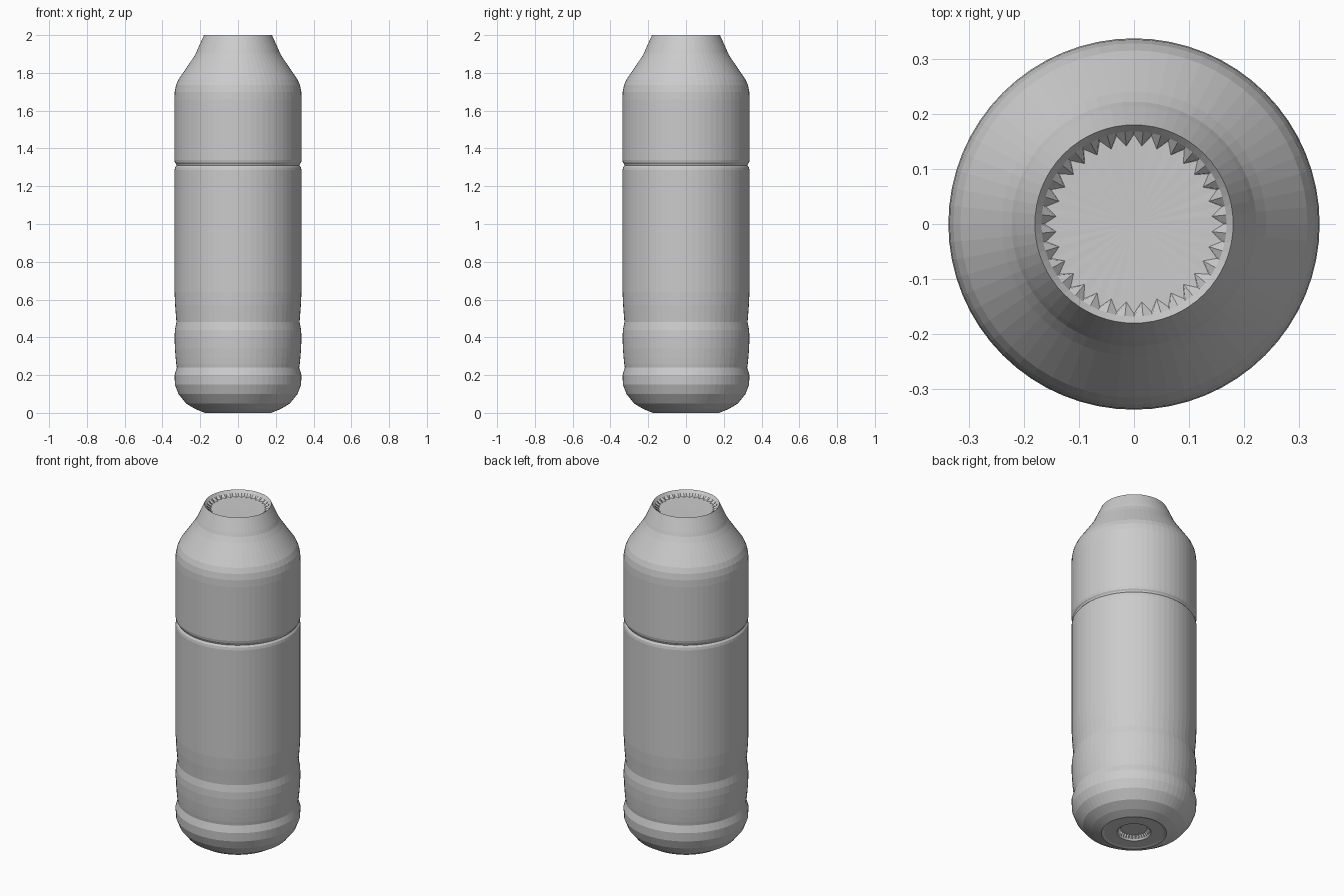
import bpy, bmesh, math

if "Cube" in bpy.data.objects:
    bpy.data.objects.remove(bpy.data.objects["Cube"])

SEG = 64


def lathe(name, profile, smooth=False):
    """Revolve (r, z) points; a third value is the radius on odd segments (fluting); r = 0 closes to a point."""
    bm = bmesh.new()
    rings = []
    for p in profile:
        r, z = p[0], p[1]
        odd = p[2] if len(p) > 2 else r
        if r == 0:
            rings.append([bm.verts.new((0, 0, z))])
            continue
        ring = []
        for i in range(SEG):
            a = 2 * math.pi * i / SEG
            k = odd if i % 2 else r
            ring.append(bm.verts.new((k * math.cos(a), k * math.sin(a), z)))
        rings.append(ring)
    for a, b in zip(rings, rings[1:]):
        for i in range(SEG):
            j = (i + 1) % SEG
            if len(a) == 1:
                bm.faces.new((a[0], b[j], b[i]))
            elif len(b) == 1:
                bm.faces.new((a[i], a[j], b[0]))
            else:
                bm.faces.new((a[i], a[j], b[j], b[i]))
    bmesh.ops.recalc_face_normals(bm, faces=bm.faces)
    # Open shells: make sure the outer wall faces outward
    wall = max(bm.faces, key=lambda f: f.calc_center_median().xy.length)
    c = wall.calc_center_median()
    if wall.normal.x * c.x + wall.normal.y * c.y < 0:
        bmesh.ops.reverse_faces(bm, faces=bm.faces)
    me = bpy.data.meshes.new(name)
    bm.to_mesh(me)
    bm.free()
    ob = bpy.data.objects.new(name, me)
    bpy.context.collection.objects.link(ob)
    return ob


# Lower body: fluted recess underneath, rounded foot, two grip bands, straight wall
lathe("bottle_body", [
    (0, 0.03), (0.08, 0.03, 0.068), (0.086, 0.012), (0.092, 0.004),
    (0.16, 0.004), (0.175, 0.0), (0.225, 0.02), (0.275, 0.05), (0.315, 0.10),
    (0.334, 0.15), (0.336, 0.20), (0.324, 0.24),
    (0.327, 0.26), (0.330, 0.29), (0.334, 0.34), (0.336, 0.40),
    (0.334, 0.44), (0.326, 0.48),
    (0.329, 0.52), (0.333, 0.57), (0.336, 0.64),
    (0.336, 1.285), (0.333, 1.30), (0.325, 1.31)])

# Upper lid: starts at the seam groove, tapers through the shoulder to a fluted dish
lathe("bottle_lid", [
    (0.325, 1.31), (0.328, 1.318), (0.334, 1.325), (0.337, 1.34),
    (0.337, 1.66), (0.335, 1.70), (0.328, 1.735), (0.315, 1.765),
    (0.24, 1.875), (0.222, 1.905), (0.214, 1.925), (0.18, 2.0),
    (0.168, 1.985), (0.163, 1.97, 0.142), (0, 1.968)])
